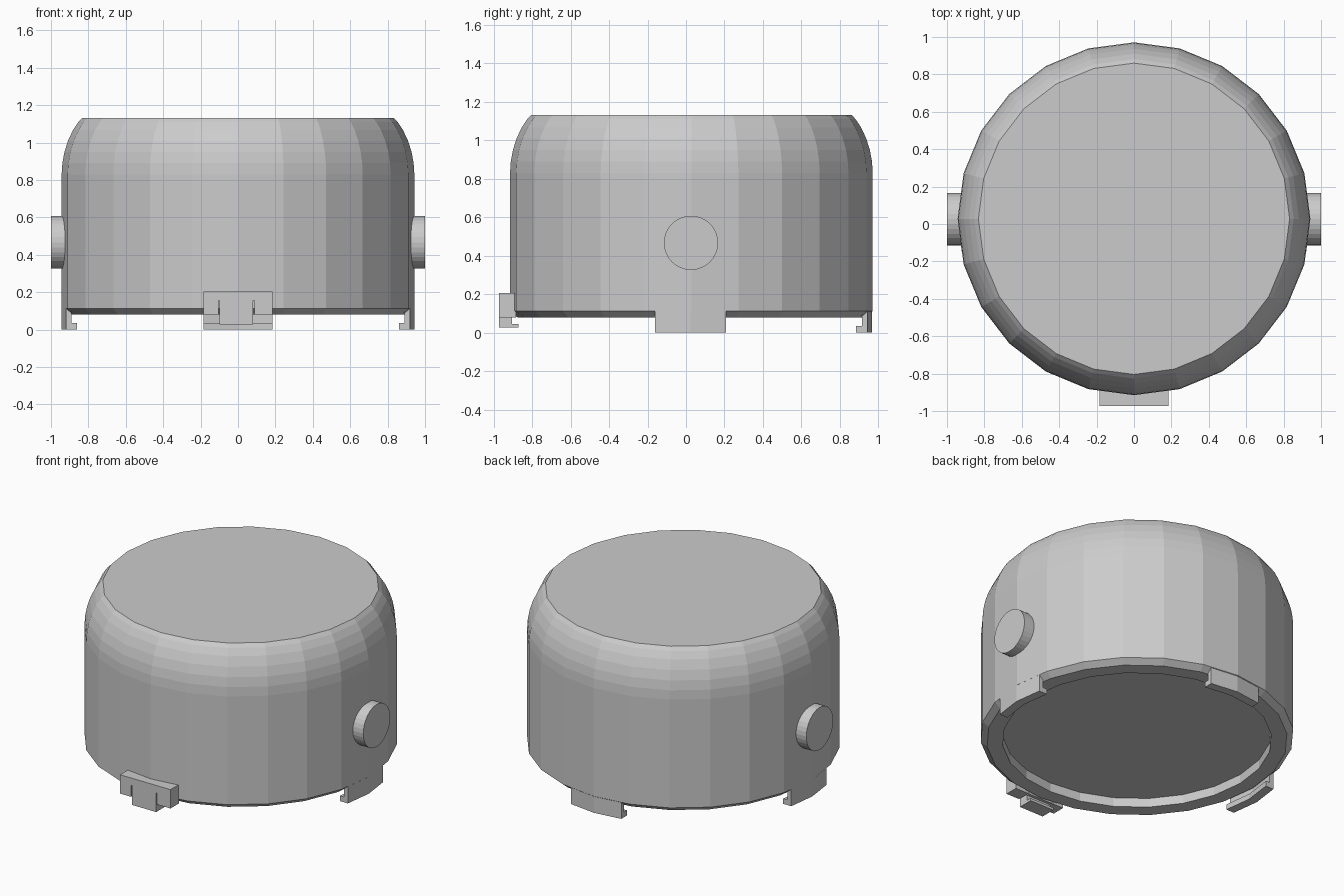
import bpy, bmesh, math
from mathutils import Matrix, Vector

if "Cube" in bpy.data.objects:
    bpy.data.objects.remove(bpy.data.objects["Cube"])

CY = 0.028      # body axis offset in y
R = 0.943       # body radius
SIDES = 24


def finish(name, bm):
    bmesh.ops.recalc_face_normals(bm, faces=bm.faces[:])
    me = bpy.data.meshes.new(name)
    bm.to_mesh(me)
    bm.free()
    ob = bpy.data.objects.new(name, me)
    bpy.context.collection.objects.link(ob)
    return ob


def lathe(name, profile):
    bm = bmesh.new()
    rings = []
    for r, z in profile:
        rings.append([bm.verts.new((r * math.cos(a), CY + r * math.sin(a), z))
                      for a in (2 * math.pi * i / SIDES for i in range(SIDES))])
    for lo, hi in zip(rings, rings[1:]):
        for i in range(SIDES):
            j = (i + 1) % SIDES
            bm.faces.new((lo[i], lo[j], hi[j], hi[i]))
    bm.faces.new(rings[0])
    bm.faces.new(rings[-1])
    return finish(name, bm)


def sweep(name, sections, matrix):
    """Closed solid through matching cross-sections."""
    bm = bmesh.new()
    rings = [[bm.verts.new(matrix @ Vector(p)) for p in s] for s in sections]
    n = len(rings[0])
    for a, b in zip(rings, rings[1:]):
        for i in range(n):
            j = (i + 1) % n
            bm.faces.new((a[i], a[j], b[j], b[i]))
    bm.faces.new(rings[0])
    bm.faces.new(rings[-1])
    return finish(name, bm)


def prism(name, outline, y0, y1):
    """Outline in x-z, extruded along y."""
    return sweep(name, [[(x, y, z) for x, z in outline] for y in (y0, y1)],
                 Matrix.Identity(4))


# Body: recessed underside, chamfered foot, straight wall, rounded shoulder
arc = [(0.943, 0.83), (0.939, 0.89), (0.928, 0.95), (0.909, 1.01),
       (0.882, 1.068), (0.854, 1.11), (0.832, 1.133)]
lathe("body", [(0.81, 0.14), (0.81, 0.08), (0.905, 0.08), (R, 0.112)] + arc)

# Clip tabs on right, back and left, following the body facets
half = 0.185
drop = 0.024
for name, ang in (("right_tab", 0), ("back_tab", 90), ("left_tab", 180)):
    sections = []
    for y, d in ((-half, drop), (0, 0), (half, drop)):
        outline = [(R, 0), (R, 0.112), (0.914, 0.112), (0.914, 0.035),
                   (0.884, 0.035), (0.884, 0)]
        sections.append([(x - d, y, z) for x, z in outline])
    sweep(name, sections, Matrix.Translation((0, CY - 0.004, 0))
          @ Matrix.Rotation(math.radians(ang), 4, 'Z'))

# Front latch: slotted block with a hooked tongue
block = [(-0.185, 0.205), (-0.185, 0.08), (-0.105, 0.08), (-0.105, 0.155),
         (-0.098, 0.155), (-0.098, 0.08), (0.08, 0.08), (0.08, 0.155),
         (0.087, 0.155), (0.087, 0.08), (0.185, 0.08), (0.185, 0.205)]
prism("latch_block", block, -0.972, -0.885)
hook = [(-0.972, 0.08), (-0.972, 0.028), (-0.872, 0.028), (-0.872, 0.045),
        (-0.905, 0.045), (-0.905, 0.08)]
sweep("latch_tongue", [[(x, y, z) for y, z in hook] for x in (-0.098, 0.08)],
      Matrix.Identity(4))

# Side pins
for side, s in (("left", -1), ("right", 1)):
    bm = bmesh.new()
    bmesh.ops.create_cone(bm, cap_ends=True, segments=32, radius1=0.141,
                          radius2=0.141, depth=0.12,
                          matrix=Matrix.Translation((s * 0.94, CY - 0.002, 0.467))
                          @ Matrix.Rotation(math.pi / 2, 4, 'Y'))
    finish(side + "_pin", bm)
